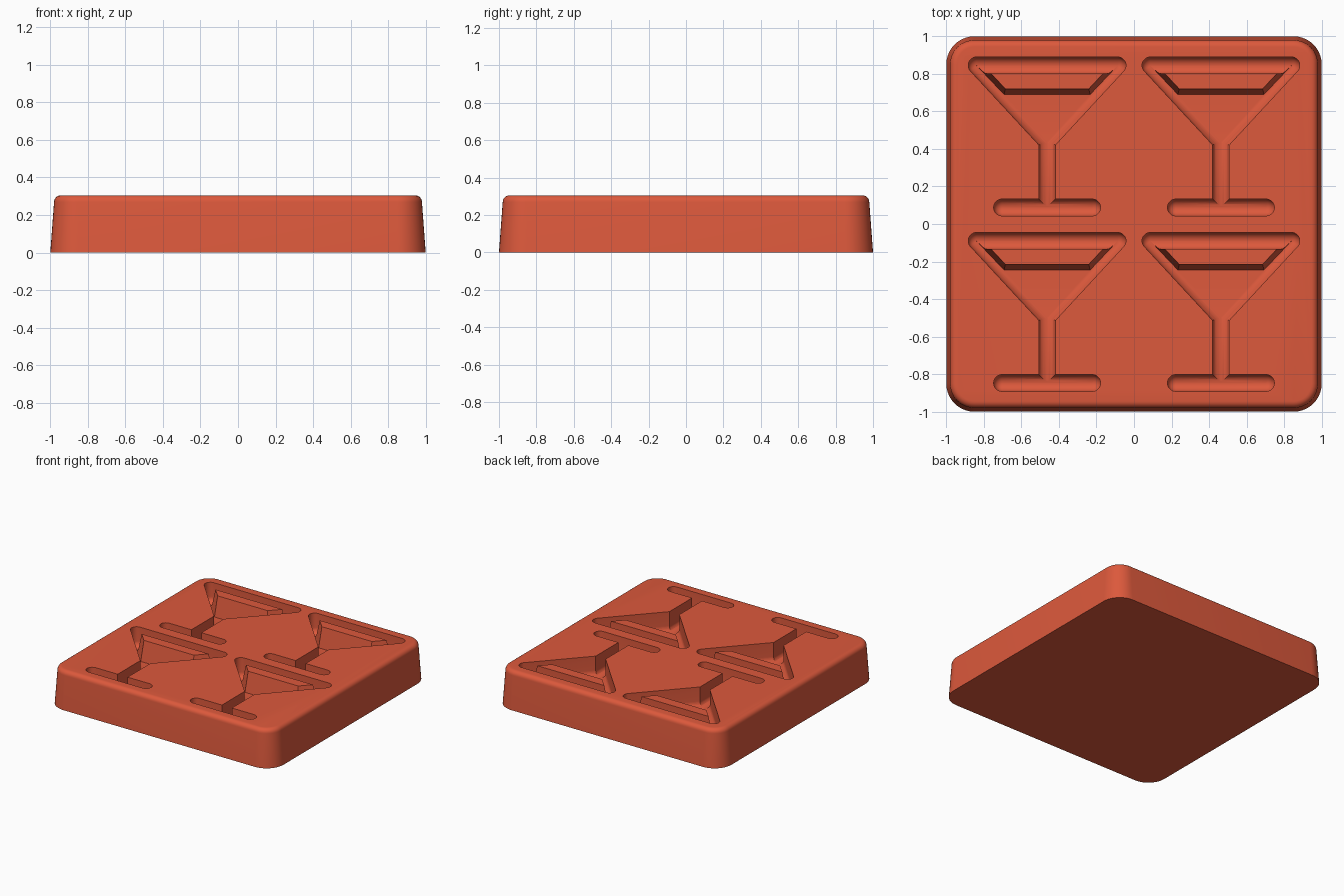
import bpy, bmesh, math
from mathutils import Vector

if "Cube" in bpy.data.objects:
    bpy.data.objects.remove(bpy.data.objects["Cube"], do_unlink=True)

TOP = 0.305      # height of the tray
FLOOR = 0.145    # floor of the recesses
R = 0.045        # ball radius of the recess edges

red = bpy.data.materials.new("brick red")
red.use_nodes = True
red.diffuse_color = (0.72, 0.10, 0.045, 1)
red.node_tree.nodes["Principled BSDF"].inputs["Base Color"].default_value = red.diffuse_color


def offset_outline(corners, dist, steps=10):
    """Counter-clockwise convex outline grown by dist, with round corners."""
    pts, n = [], len(corners)
    for i in range(n):
        p = Vector(corners[i])
        d0 = p - Vector(corners[i - 1])
        d1 = Vector(corners[(i + 1) % n]) - p
        a0 = math.atan2(-d0.x, d0.y)
        turn = (math.atan2(-d1.x, d1.y) - a0) % (2 * math.pi)
        for k in range(steps + 1):
            a = a0 + turn * k / steps
            pts.append((p.x + dist * math.cos(a), p.y + dist * math.sin(a)))
    return pts


def loft(name, rings):
    """Closed solid through (outline, z) rings."""
    bm = bmesh.new()
    loops = [[bm.verts.new((x, y, z)) for x, y in pts] for pts, z in rings]
    n = len(loops[0])
    for low, high in zip(loops, loops[1:]):
        for i in range(n):
            j = (i + 1) % n
            bm.faces.new((low[i], low[j], high[j], high[i]))
    bm.faces.new(loops[0][::-1])
    bm.faces.new(loops[-1])
    bmesh.ops.recalc_face_normals(bm, faces=bm.faces)
    mesh = bpy.data.meshes.new(name)
    bm.to_mesh(mesh)
    bm.free()
    mesh.materials.append(red)
    obj = bpy.data.objects.new(name, mesh)
    bpy.context.collection.objects.link(obj)
    return obj


def ball_cutter(name, corners, r=R, floor=FLOOR):
    """Cutter with straight walls and a rounded bottom edge."""
    rings = []
    for k in range(9):
        t = math.radians(3 + 87 * k / 8)
        rings.append((offset_outline(corners, r * math.sin(t)),
                      floor + r * (1 - math.cos(t))))
    rings.append((offset_outline(corners, r), TOP + 0.05))
    return loft(name, rings)


def subtract(target, cutter):
    cutter.hide_render = True
    mod = target.modifiers.new("cut", "BOOLEAN")
    mod.operation = "DIFFERENCE"
    mod.solver = "EXACT"
    mod.object = cutter
    bpy.context.view_layer.objects.active = target
    bpy.ops.object.modifier_apply(modifier=mod.name)
    bpy.data.objects.remove(cutter, do_unlink=True)


# Tray: tapered rounded square with a rounded top edge
square = [(-0.85, -0.85), (0.85, -0.85), (0.85, 0.85), (-0.85, 0.85)]
fillet = 0.036
rings = [(offset_outline(square, 0.15), 0)]
for k in range(7):
    a = math.pi / 2 * k / 6
    rings.append((offset_outline(square, 0.13 - fillet * (1 - math.cos(a))),
                  TOP - fillet + fillet * math.sin(a)))
tray = loft("tray", rings)

# Four stemmed glass recesses
for cx in (-0.463, 0.463):
    for dy in (0, -0.935):
        def at(*pts):
            return [(cx + x, dy + y) for x, y in pts]

        # Bowl pocket, leaving a raised drafted bar below the rim
        bowl = ball_cutter("bowl_cutter", at((0, 0.44), (0.375, 0.845), (-0.375, 0.845)))
        bar = loft("bar_cutter", [
            (at((-0.23, 0.688), (0.23, 0.688), (0.38, 0.846), (-0.38, 0.846)), FLOOR - 0.01),
            (at((-0.222, 0.72), (0.222, 0.72), (0.34, 0.846), (-0.34, 0.846)), TOP),
        ])
        subtract(bowl, bar)
        subtract(tray, bowl)

        # Rim, stem and foot channels
        subtract(tray, ball_cutter("rim_cutter", at((-0.374, 0.845), (0.374, 0.845)),
                                   R - 0.0006, FLOOR + 0.0006))
        subtract(tray, ball_cutter("stem_cutter", at((0, 0.09), (0, 0.46)),
                                   R - 0.001, FLOOR + 0.0008))
        subtract(tray, ball_cutter("foot_cutter", at((-0.24, 0.088), (0.24, 0.088))))

# Smooth the rounded edges, keep the sharp ones
bpy.ops.object.select_all(action="DESELECT")
tray.select_set(True)
bpy.context.view_layer.objects.active = tray
bpy.ops.object.shade_smooth_by_angle(angle=math.radians(30))
